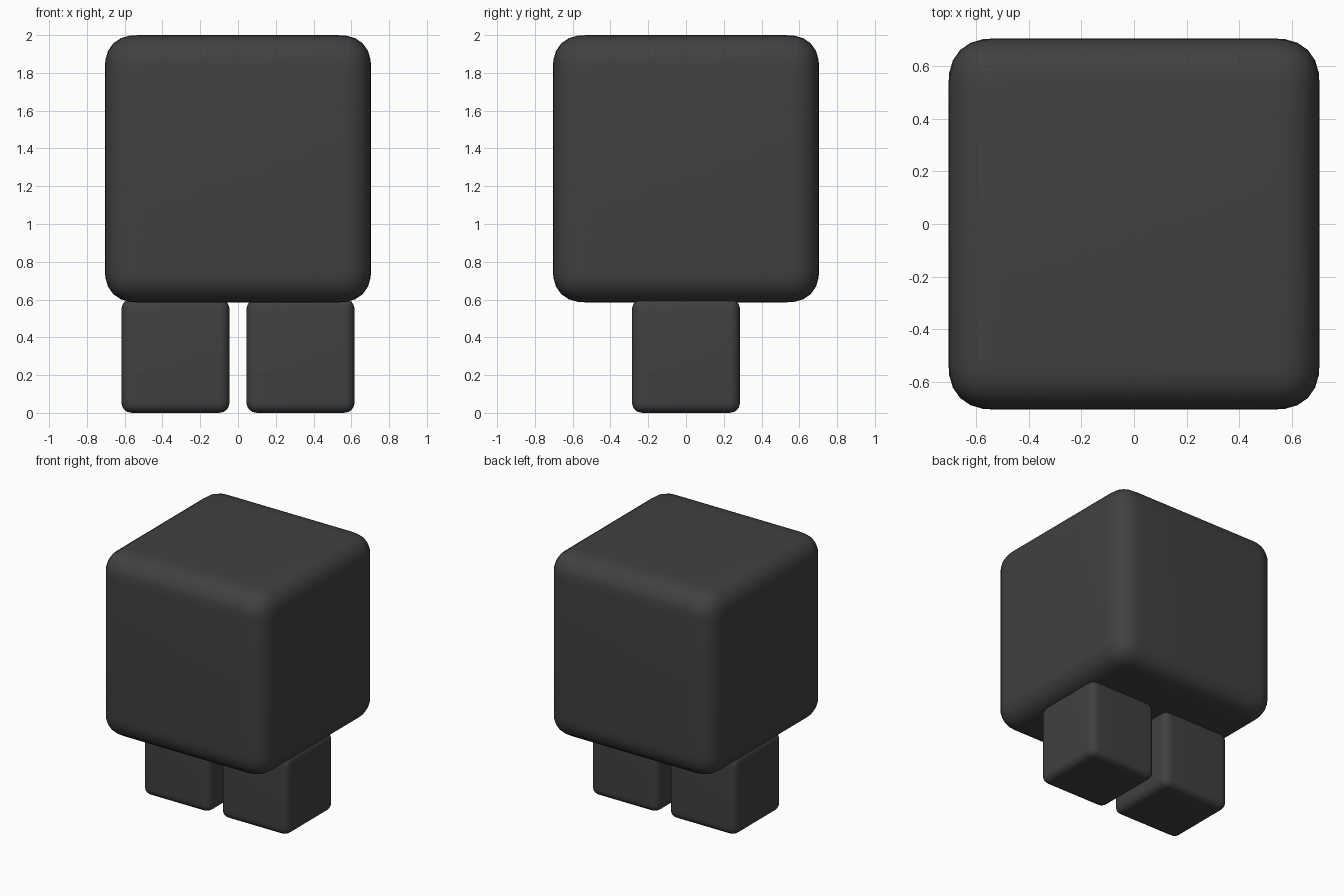
import bpy

if "Cube" in bpy.data.objects:
    bpy.data.objects.remove(bpy.data.objects["Cube"])

# Single dark grey colour
grey = bpy.data.materials.new("dark_grey")
grey.diffuse_color = (0.052, 0.052, 0.052, 1.0)
grey.use_nodes = True
grey.node_tree.nodes["Principled BSDF"].inputs["Base Color"].default_value = grey.diffuse_color


def soft_block(name, centre, size, radius):
    """Box with soft, slightly squared-off rounded edges."""
    bpy.ops.mesh.primitive_cube_add(size=1, location=centre)
    ob = bpy.context.object
    ob.name = name
    ob.scale = size
    bpy.ops.object.transform_apply(location=False, rotation=False, scale=True)
    ob.data.materials.append(grey)
    bevel = ob.modifiers.new("soft_edges", 'BEVEL')
    bevel.width = radius
    bevel.segments = 6
    bevel.profile = 0.57
    bevel.limit_method = 'NONE'
    bpy.ops.object.shade_smooth()
    return ob


# Large cube body, from z = 0.585 to 2
soft_block("body", (0, 0, 1.2925), (1.41, 1.41, 1.415), 0.18)

# Pair of legs, just meeting the underside of the body
for side, label in ((-1, "left"), (1, "right")):
    soft_block(label + "_leg", (side * 0.331, 0, 0.302), (0.572, 0.572, 0.604), 0.065)
